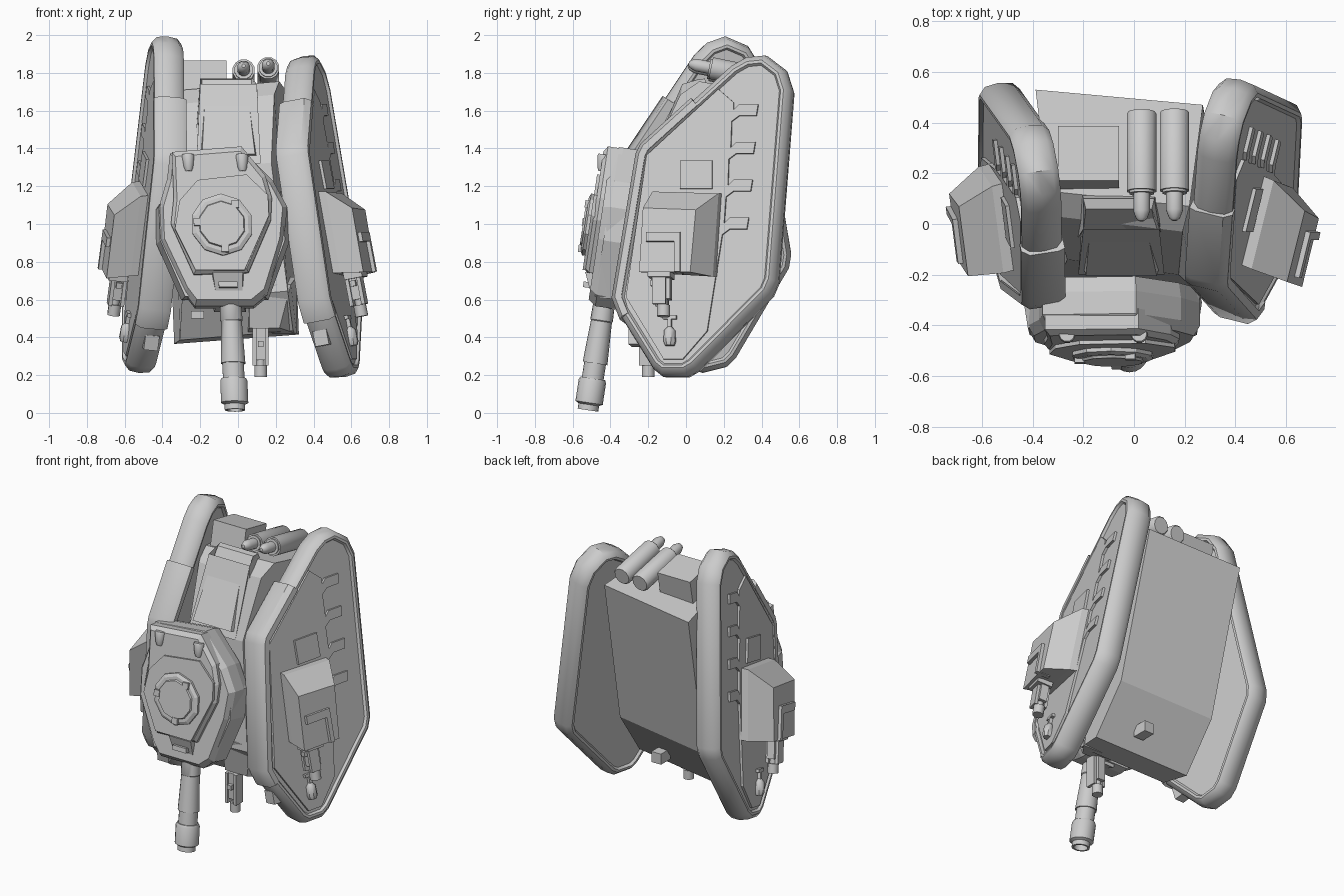
import bpy, bmesh, math
from mathutils import Matrix, Vector

I = Matrix.Identity(4)


def frame(a, b, c, o):
    return Matrix.Translation(o) @ Matrix((a, b, c)).transposed().to_4x4()


def loft(name, loops, M=I, smooth=False):
    """Skin a stack of equal-length closed loops and cap both ends."""
    bm = bmesh.new()
    rows = [[bm.verts.new(M @ Vector(p)) for p in lp] for lp in loops]
    n = len(rows[0])
    for r0, r1 in zip(rows, rows[1:]):
        for i in range(n):
            bm.faces.new((r0[i], r0[(i + 1) % n], r1[(i + 1) % n], r1[i]))
    bm.faces.new(rows[0])
    bm.faces.new(rows[-1][::-1])
    bmesh.ops.recalc_face_normals(bm, faces=bm.faces)
    me = bpy.data.meshes.new(name)
    bm.to_mesh(me)
    bm.free()
    ob = bpy.data.objects.new(name, me)
    bpy.context.collection.objects.link(ob)
    if smooth:
        bpy.ops.object.select_all(action='DESELECT')
        ob.select_set(True)
        bpy.context.view_layer.objects.active = ob
        bpy.ops.object.shade_smooth_by_angle(angle=math.radians(40))
    return ob


def box(name, lo, hi, M=I):
    rect = lambda z: [(lo[0], lo[1], z), (hi[0], lo[1], z), (hi[0], hi[1], z), (lo[0], hi[1], z)]
    return loft(name, [rect(lo[2]), rect(hi[2])], M)


def tube(name, c, axis, steps, sides=16, M=I, smooth=True):
    """Turned part: steps are (position along axis, radius)."""
    loops = []
    for pos, r in steps:
        lp = []
        for k in range(sides):
            t = 2 * math.pi * (k + .5) / sides
            p = [0, 0, 0]
            p[axis] = pos
            p[(axis + 1) % 3] = c[(axis + 1) % 3] + r * math.cos(t)
            p[(axis + 2) % 3] = c[(axis + 2) % 3] + r * math.sin(t)
            lp.append(p)
        loops.append(lp)
    return loft(name, loops, M, smooth)


def inset(pts, d):
    """Offset a clockwise outline inwards by d."""
    out, n = [], len(pts)
    for i in range(n):
        p, q, r = (Vector(pts[(i + k) % n]) for k in (-1, 0, 1))
        e0, e1 = (q - p).normalized(), (r - q).normalized()
        n0, n1 = Vector((e0.y, -e0.x)), Vector((e1.y, -e1.x))
        m = (n0 + n1).normalized()
        out.append(q + m * d / m.dot(n0))
    return out


def gun(name, c, z, M=I):
    a, b = c
    box(name + "_body", (a - .025, b - .04, z - .17), (a + .025, b + .04, z), M)
    for s in (-1, 1):
        box(name + "_rail", (a + s * .032 - .01, b - .05, z - .2), (a + s * .032 + .01, b + .02, z), M)
    box(name + "_sight", (a - .015, b - .065, z - .1), (a + .015, b - .03, z - .07), M)
    tube(name + "_barrel", (a, b, 0), 2, [(z - .15, .022), (z - .2, .022), (z - .2, .034), (z - .26, .034)], 10, M)


# Track pods: local axes are outward, fore/aft (y), height (z)
c, s = math.cos(.245), math.sin(.245)
right = frame((.955, -.233, .181), (.244, 1, 0), (-.19, 0, 1), (.604, 0, 0))
left = frame((-.985, -.15, .093), (-.152 * c + .094 * s, c, s),
             (.152 * s + .094 * c, -s, c), (-.563, .249, .056))
outline = [(-.22, 1.41), (.25, 1.835), (.33, 1.88), (.43, 1.89), (.535, 1.81), (.57, 1.70),
           (.49, .69), (.46, .62), (.07, .225), (.01, .19), (-.12, .19), (-.17, .23),
           (-.35, .52), (-.372, .60), (-.245, 1.36)]
section = [(-.065, .06), (-.08, .05), (-.08, .035), (-.055, .008), (0, 0),
           (.055, .008), (.08, .035), (.08, .05), (.065, .06)]
# side armour sheet with four tabs on its trailing edge
sheet = [(-.19, 1.35), (.19, 1.70), (.27, 1.63)]
for z, y in ((1.60, .27), (1.40, .255), (1.20, .24), (1.00, .22)):
    sheet += [(y, z - .01), (y + .03, z + .02), (y + .13, z + .02), (y + .12, z - .04), (y + .03, z - .04), (y - .01, z - .07)]
sheet += [(.13, .42), (.0, .27), (-.1, .27), (-.3, .6)]

for side, M in (("right", right), ("left", left)):
    loft(side + "_track", [[(n, p.x, p.y) for p in inset(outline, d)] for n, d in section], M, True)
    loft(side + "_side_armour", [[(n, y, z) for y, z in sheet] for n in (.06, .08)], M)
    # front fender over the belt
    path = [(.045, 1.65, -.67, .74), (-.22, 1.41, -.72, .69), (-.245, 1.36, -.93, .36),
            (-.372, .6, -.99, -.05), (-.33, .49, -.86, -.5)]
    lip = [(-.086, .0), (-.06, .01), (.055, .01), (.086, -.015), (.086, -.05), (-.086, -.05)]
    loft(side + "_fender", [[(n, y + ey * d, z + ez * d) for n, d in lip] for y, z, ey, ez in path], M, True)
    box(side + "_headlamp", (-.055, -.3, .36), (.02, -.2, .44), M)
    box(side + "_hatch", (.06, -.01, 1.17), (.095, .16, 1.32), M)
    # stowed tool
    box(side + "_tool_handle", (.07, -.075, .43), (.1, -.055, .5), M)
    box(side + "_tool_grip", (.07, -.1, .48), (.1, -.03, .5), M)
    tube(side + "_tool_head", (.09, -.065, 0), 2, [(.34, .025), (.36, .033), (.42, .03), (.44, .012)], 8, M)
    # sponson
    loft(side + "_sponson", [
        [(.06, -.16, .73), (.06, .18, .71), (.06, .21, 1.15), (.06, -.14, 1.16)],
        [(.12, -.17, .72), (.12, .17, .70), (.12, .20, 1.14), (.12, -.15, 1.15)],
        [(.25, -.19, .70), (.25, .08, .70), (.25, .11, 1.03), (.25, -.17, 1.04)]], M)
    box(side + "_gun_shield", (.22, -.15, .86), (.27, .03, .91), M)
    box(side + "_gun_shield_leg", (.18, .0, .70), (.27, .03, .9), M)
    box(side + "_gun_mount", (.13, -.15, .68), (.23, -.03, .75), M)
    gun(side + "_gun", (.17, -.08), .74, M)

# Hull: profile lofted across, wider at the belly, leaning slightly in x
prof = [(.50, 1.66, .33), (.1, 1.73, .28), (0, 1.66, .25), (-.17, 1.3, .22), (-.25, .62, .28),
        (-.12, .41, .3), (.06, .39, .33), (.28, .69, .33)]
loft("hull", [[(-.06 + .04 * (1.7 - z) + k * w, y - .03 * k, z + .025 * k) for y, z, w in prof]
              for k in (-1, 1)])

# Engine cover on the rear deck
loft("engine_cover", [
    [(-.21, .14, 1.6), (.1, .14, 1.6), (.14, -.1, 1.15), (-.25, -.1, 1.15)],
    [(-.2, .1, 1.77), (.08, .1, 1.77), (.1, -.02, 1.74), (-.2, -.02, 1.74)],
    [(-.19, .06, 1.765), (.07, .06, 1.765), (.12, -.2, 1.32), (-.22, -.2, 1.32)]])
loft("deck_panel", [
    [(-.18, -.02, 1.66), (.06, -.02, 1.66), (.1, -.17, 1.36), (-.2, -.17, 1.36)],
    [(-.175, -.045, 1.67), (.055, -.045, 1.67), (.09, -.205, 1.37), (-.19, -.205, 1.37)]])

# Stern fittings, pitched with the hull
P = Matrix.Translation((0, .1, 1.82)) @ Matrix.Rotation(-.2, 4, 'X')
box("stern_box", (-.3, .06, -.2), (-.06, .28, .06), P)
for x, z in ((.03, .0), (.16, .012)):
    tube("exhaust", (x, 0, z), 1, [(.35, .052), (.34, .06), (.03, .06), (.03, .05), (.02, .05),
                                   (.02, .034), (-.05, .034), (-.08, .022), (-.09, .01)], 12, P)

# Hull gun and its mount
loft("hull_gun_mount", [
    [(.05, -.1, .42), (.31, -.1, .42), (.31, -.1, .72), (.05, -.1, .72)],
    [(.06, -.22, .45), (.22, -.22, .45), (.28, -.27, .68), (.06, -.27, .68)]])
gun("hull_gun", (.12, -.2), .45)
box("nose_block", (-.25, -.2, .5), (-.18, -.12, .54))
box("belly_lug", (.03, .12, .46), (.1, .22, .53))

# Turret: local axes are right, back, outward
T = frame((1, 0, 0), (-.04, .15, .99), (0, -.99, .15), (-.085, -.475, 1.0))
body = [(-.26, .385), (.11, .42), (.28, .24), (.35, .10), (.325, -.08), (.225, -.37), (.15, -.43),
        (-.16, -.43), (-.21, -.36), (-.33, -.08), (-.33, .10), (-.28, .25)]
body_sec = [(-.21, .97), (-.15, 1.0), (-.06, 1.0), (-.02, .93)]
loft("turret", [[(a * k, b * k, h) for a, b in body] for h, k in body_sec], T)
plate = [(-.25, .385), (.12, .415), (.24, .26), (.27, .14), (.26, .02), (.13, -.26), (-.16, -.27), (-.27, 0), (-.25, .14)]
loft("turret_roof", [[(a * k, b * k, h) for a, b in plate] for h, k in ((-.08, 1), (.0, 1), (.02, .93))], T)
plate2 = [(-.12, .23), (.14, .26), (.25, .15), (.25, .04), (.11, -.25), (-.15, -.25), (-.25, -.03), (-.22, .12)]
loft("turret_top_plate", [[(a, b, h) for a, b in plate2] for h in (-.02, .035)], T)
tube("cupola", (.0, -.01, 0), 2, [(0, .165), (.05, .165), (.06, .145), (.06, .125), (.07, .12)], 10, T, False)
for d in (55, 175, 275):
    a, b = .13 * math.cos(math.radians(d)), .13 * math.sin(math.radians(d)) - .01
    box("cupola_lug", (a - .02, b - .02, .03), (a + .02, b + .02, .075), T)
for a in (-.165, .12):
    tube("turret_hook", (a, 0, .015), 1, [(.28, .018), (.30, .026), (.36, .034), (.37, .03)], 10, T)
# side cheeks
for k in (-1, 1):
    loft("turret_cheek", [
        [(k * .26, .2, h), (k * .26, -.1, h), (k * .18, -.38, h), (k * w, -.38, h), (k * x, -.08, h), (k * x, .1, h)]
        for h, w, x in ((-.18, .23, .35), (-.05, .21, .33))], T)

# Main gun
loft("mantlet", [
    [(-.06, -.26, .02), (.1, -.26, .02), (.12, -.26, -.2), (-.08, -.26, -.2)],
    [(-.04, -.42, -.05), (.09, -.42, -.05), (.11, -.44, -.2), (-.06, -.44, -.2)]], T)
box("mantlet_lug", (-.03, -.34, -.03), (.07, -.31, .02), T)
B = T @ frame((1, 0, 0), (0, 0, 1), (0, -1, 0), (.03, 0, -.104))
tube("main_gun_barrel", (0, 0, 0), 2,
     [(.36, .056), (.5, .06), (.505, .056), (.73, .066), (.73, .058), (.81, .058), (.81, .066),
      (.825, .073), (.94, .073), (.95, .055), (.98, .055), (.98, .042), (.93, .04)], 18, B)
